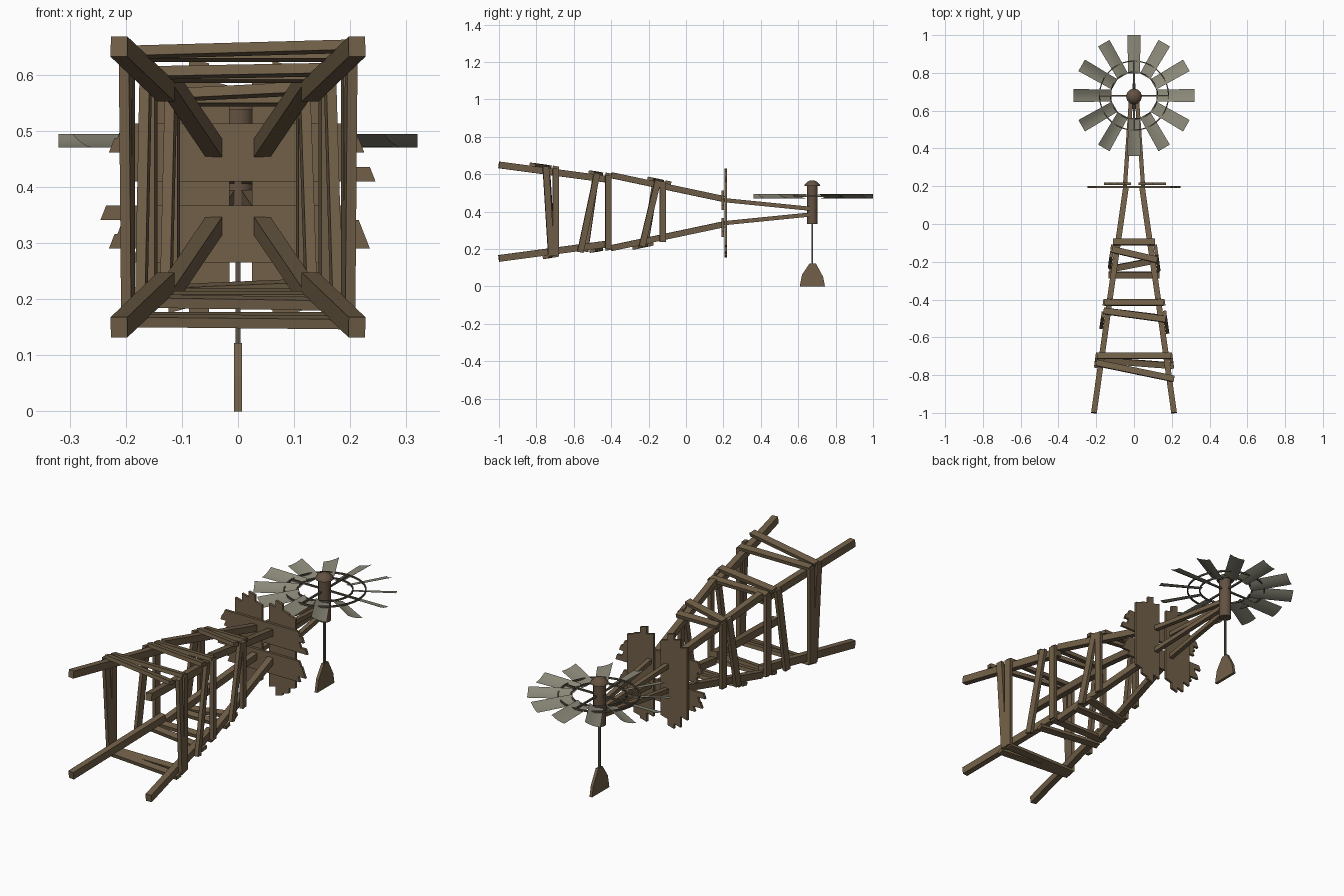
import bpy, bmesh, math
from mathutils import Vector, Matrix

if "Cube" in bpy.data.objects:
    bpy.data.objects.remove(bpy.data.objects["Cube"])

def mat(name, c):
    m = bpy.data.materials.new(name)
    m.diffuse_color = (*c, 1)
    m.use_nodes = True
    m.node_tree.nodes["Principled BSDF"].inputs["Base Color"].default_value = m.diffuse_color
    return m

WOOD = mat("weathered_wood", (0.165, 0.115, 0.064))
HUB = mat("dark_wood", (0.125, 0.083, 0.052))
IRON = mat("dark_iron", (0.10, 0.085, 0.062))
BLADE = mat("grey_blade", (0.26, 0.25, 0.19))
ZC = 0.4            # tower axis height
HY = 0.68           # hub position along y

def finish(bm, name, m):
    bmesh.ops.recalc_face_normals(bm, faces=bm.faces)
    me = bpy.data.meshes.new(name)
    bm.to_mesh(me)
    bm.free()
    me.materials.append(m)
    ob = bpy.data.objects.new(name, me)
    bpy.context.collection.objects.link(ob)
    return ob

def beam(name, p, q, w, t, normal, m=WOOD):
    """Box from p to q, t thick along normal and w wide across."""
    p, q = Vector(p), Vector(q)
    d = (q - p).normalized()
    side = d.cross(Vector(normal)).normalized()
    n = side.cross(d)
    bm = bmesh.new()
    bmesh.ops.create_cube(bm, size=1)
    rot = Matrix((side, d, n)).transposed().to_4x4()
    bm.transform(Matrix.Translation((p + q) / 2) @ rot @ Matrix.Diagonal((w, (q - p).length, t, 1)))
    return finish(bm, name, m)

def extrude_profile(name, pts, vec, m):
    bm = bmesh.new()
    f = bm.faces.new([bm.verts.new(p) for p in pts])
    r = bmesh.ops.extrude_face_region(bm, geom=[f])
    bmesh.ops.translate(bm, verts=[v for v in r["geom"] if isinstance(v, bmesh.types.BMVert)], vec=vec)
    return finish(bm, name, m)

# Tower legs: three stacked lengths at each corner
for sx in (-1, 1):
    for sz in (-1, 1):
        for part, a, b, w, t in (
                ("lower_leg", (0.212, -1, 0.25), (0.128, -0.4, 0.17), 0.03, 0.036),
                ("middle_leg", (0.128, -0.4, 0.195), (0.042, 0.2, 0.068), 0.03, 0.032),
                ("upper_leg", (0.048, 0.2, 0.062), (0.016, 0.66, 0.016), 0.022, 0.022)):
            beam(part, (sx * a[0], a[1], ZC + sz * a[2]), (sx * b[0], b[1], ZC + sz * b[2]), w, t, (0, 0, 1))

def leg_x(y):
    return 0.212 - 0.14 * (y + 1)

def leg_z(y):
    return 0.25 - 0.133 * (y + 1) if y < -0.4 else 0.195 - 0.212 * (y + 0.4)

# Cross boards: (y at one end, y at other end) on each face of the tower
FACES = {
    "top": ((-0.697, -0.697), (-0.735, -0.82), (-0.415, -0.415), (-0.46, -0.505), (-0.095, -0.095), (-0.135, -0.19)),
    "bottom": ((-0.697, -0.697), (-0.72, -0.75), (-0.415, -0.415), (-0.46, -0.5), (-0.27, -0.27), (-0.24, -0.19)),
    "right": ((-0.697, -0.697), (-0.72, -0.75), (-0.415, -0.415), (-0.565, -0.475), (-0.125, -0.125), (-0.235, -0.15)),
    "left": ((-0.697, -0.697), (-0.715, -0.745), (-0.415, -0.415), (-0.54, -0.48), (-0.125, -0.125), (-0.22, -0.16)),
}
for face, boards in FACES.items():
    s = 1 if face in ("top", "right") else -1
    for a, b in boards:
        o, e = 0.025, 0.025      # offset off the legs, overhang at the ends
        if face in ("top", "bottom"):
            p = (-leg_x(a) - e, a, ZC + s * (leg_z(a) + o))
            q = (leg_x(b) + e, b, ZC + s * (leg_z(b) + o))
            n = (0, 0.2, s)
        else:
            p = (s * (leg_x(a) + o), a, ZC - leg_z(a) - e)
            q = (s * (leg_x(b) + o), b, ZC + leg_z(b) + e)
            n = (s, 0.14, 0)
        beam(face + "_cross_board", p, q, 0.033, 0.018, n)

# Platform: two planks across, two planks up, with broken ends
def ragged_plank(name, lo, hi, width0, width1, y, upright):
    def edge(ends, flip):
        n = len(ends)
        out = []
        for i, e in enumerate(ends):
            out += [(e, width0 + (width1 - width0) * i / n),
                    (e - 0.01 * flip, width0 + (width1 - width0) * (i + 1) / n)]
        return out
    pts = edge(hi, 1) + edge(lo, -1)[::-1]
    xyz = [(c, y, l) if upright else (l, y, c) for l, c in pts]
    extrude_profile(name, xyz, (0, 0.012, 0), WOOD)

ragged_plank("platform_plank", (-0.205, -0.21, -0.23, -0.215), (0.245, 0.21, 0.225, 0.205), 0.41, 0.513, 0.19, False)
ragged_plank("platform_plank", (-0.19, -0.23, -0.215, -0.245), (0.205, 0.235, 0.225, 0.21), 0.265, 0.367, 0.19, False)
ragged_plank("platform_plank", (0.22, 0.175, 0.16, 0.2), (0.58, 0.61, 0.63, 0.59), -0.16, -0.015, 0.207, True)
ragged_plank("platform_plank", (0.19, 0.155, 0.175, 0.21), (0.6, 0.625, 0.585, 0.57), 0.025, 0.17, 0.207, True)

# Hub post and cap
def lathe(name, profile, n, m):
    bm = bmesh.new()
    rings = [[bm.verts.new((r * math.cos(2 * math.pi * i / n), HY + r * math.sin(2 * math.pi * i / n) - 0.005, z))
              for i in range(n)] for r, z in profile]
    for a, b in zip(rings, rings[1:]):
        for i in range(n):
            bm.faces.new((a[i], a[(i + 1) % n], b[(i + 1) % n], b[i]))
    bm.faces.new(rings[0])
    bm.faces.new(rings[-1])
    ob = finish(bm, name, m)
    for p in ob.data.polygons:
        p.use_smooth = len(p.vertices) == 4
    ob.data.set_sharp_from_angle(angle=math.radians(35))

lathe("hub_post", [(0.029, 0.333), (0.029, 0.538)], 12, HUB)
lathe("hub_cap", [(0.042, 0.538), (0.040, 0.546), (0.026, 0.56), (0.012, 0.567)], 12, HUB)

# Fan rings and spokes
ZF = 0.482
for r in (0.125, 0.183):
    bm = bmesh.new()
    n = 36
    loops = []
    for i in range(n):
        a = 2 * math.pi * i / n
        loops.append([bm.verts.new(((r + dr) * math.cos(a), HY + (r + dr) * math.sin(a), ZF + dz))
                      for dr, dz in ((-0.003, -0.004), (0.003, -0.004), (0.003, 0.004), (-0.003, 0.004))])
    for i in range(n):
        a, b = loops[i], loops[(i + 1) % n]
        for k in range(4):
            bm.faces.new((a[k], b[k], b[(k + 1) % 4], a[(k + 1) % 4]))
    finish(bm, "fan_ring", IRON)
for i in range(4):
    a = math.pi / 2 * i
    d = Vector((math.cos(a), math.sin(a), 0))
    c = Vector((0, HY, ZF))
    beam("fan_spoke", c + d * 0.02, c + d * 0.185, 0.008, 0.008, (0, 0, 1), IRON)

# Fan blades: twelve pitched, slightly curved sheets
for i in range(12):
    bm = bmesh.new()
    cols = []
    for k in range(5):
        u = k / 2 - 1
        z = ZF - 0.012 * u - 0.005 * (1 - u * u)
        cols.append([bm.verts.new((r, u * (0.031 + 0.004 * (r > 0.2)), z)) for r in (0.118, 0.32)])
    for a, b in zip(cols, cols[1:]):
        bm.faces.new((a[0], a[1], b[1], b[0]))
    bm.transform(Matrix.Translation((0, HY, 0)) @ Matrix.Rotation(math.pi / 6 * i, 4, 'Z'))
    ob = finish(bm, "fan_blade", BLADE)
    ob.data.shade_smooth()

# Tail rod and vane
beam("tail_rod", (0, 0.675, 0.1), (0, 0.675, 0.34), 0.009, 0.009, (1, 0, 0), IRON)
vane = [(0.608, 0), (0.743, 0), (0.733, 0.052), (0.695, 0.122), (0.66, 0.122), (0.62, 0.062)]
extrude_profile("tail_vane", [(-0.007, y, z) for y, z in vane], (0.014, 0, 0), WOOD)
